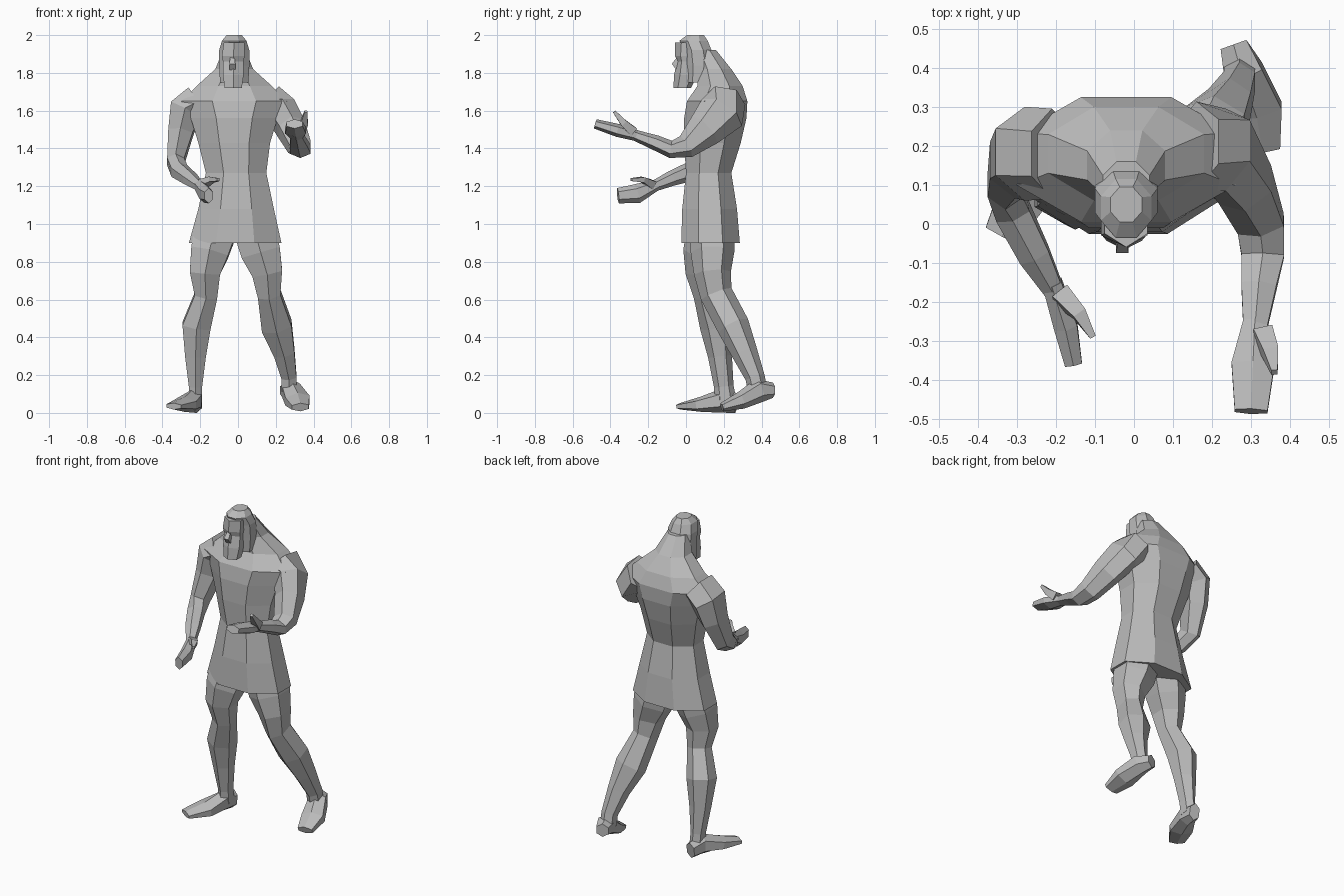
import bpy, bmesh, math
from mathutils import Vector

cube = bpy.data.objects.get("Cube")
if cube:
    bpy.data.objects.remove(cube, do_unlink=True)

clay = bpy.data.materials.new("plain grey clay")
clay.use_nodes = True
grey = (.5, .5, .5, 1)
clay.diffuse_color = grey
clay.node_tree.nodes["Principled BSDF"].inputs["Base Color"].default_value = grey


def finish_object(name, bm):
    """Turn a bmesh into a flat shaded object with the clay material."""
    bmesh.ops.recalc_face_normals(bm, faces=bm.faces)
    mesh = bpy.data.meshes.new(name)
    bm.to_mesh(mesh)
    bm.free()
    mesh.materials.append(clay)
    obj = bpy.data.objects.new(name, mesh)
    bpy.context.collection.objects.link(obj)
    return obj


def polygon_ring(bm, centre, side_axis, depth_axis, width, depth, sides):
    """Add one polygonal cross-section whose flat sides touch its extents."""
    grow = 1 / math.cos(math.pi / sides)
    ring = []
    for index in range(sides):
        angle = math.tau * (index + .5) / sides
        offset = side_axis * width * math.cos(angle) + depth_axis * depth * math.sin(angle)
        ring.append(bm.verts.new(centre + offset * grow))
    return ring


def skin_rings(bm, rings):
    """Bridge neighbouring cross-sections and cap both ends."""
    for lower, upper in zip(rings, rings[1:]):
        count = len(lower)
        for index in range(count):
            following = (index + 1) % count
            bm.faces.new((lower[index], lower[following], upper[following], upper[index]))
    bm.faces.new(rings[0])
    bm.faces.new(rings[-1])


def stacked_part(name, sections, sides=8):
    """Loft level sections, each given as x, y, z, half width, half depth."""
    bm = bmesh.new()
    rings = []
    for x, y, z, width, depth in sections:
        rings.append(polygon_ring(bm, Vector((x, y, z)), Vector((1, 0, 0)),
                                  Vector((0, 1, 0)), width, depth, sides))
    skin_rings(bm, rings)
    return finish_object(name, bm)


def limb_part(name, sections, sides=6):
    """Loft sections square to a path, given as x, y, z, half width, half depth."""
    bm = bmesh.new()
    points = [Vector(section[:3]) for section in sections]
    rings = []
    for index, section in enumerate(sections):
        before = points[max(index - 1, 0)]
        after = points[min(index + 1, len(points) - 1)]
        along = (after - before).normalized()
        side_axis = Vector((1, 0, 0))
        side_axis = (side_axis - along * side_axis.dot(along)).normalized()
        rings.append(polygon_ring(bm, points[index], side_axis, along.cross(side_axis),
                                  section[3], section[4], sides))
    skin_rings(bm, rings)
    return finish_object(name, bm)


# Tunic: flared skirt, narrow waist, broad chest and sloping neck
stacked_part("tunic_and_neck", [
    (-.015, .13, .9, .245, .155),
    (-.01, .125, 1.08, .2, .145),
    (-.01, .12, 1.27, .16, .12),
    (-.02, .14, 1.43, .19, .15),
    (-.02, .155, 1.56, .23, .165),
    (-.02, .165, 1.65, .28, .16),
    (-.02, .18, 1.73, .2, .12),
    (-.02, .15, 1.82, .1, .09),
    (-.02, .1, 1.92, .06, .06),
])

# Head: hair shell behind, narrower bearded face in front
stacked_part("hair", [
    (-.02, .06, 1.75, .075, .06),
    (-.02, .07, 1.84, .08, .08),
    (-.02, .06, 1.92, .08, .075),
    (-.02, .04, 1.97, .065, .075),
    (-.02, .05, 2, .04, .045),
])
stacked_part("face_and_beard", [
    (-.025, -.02, 1.72, .045, .04),
    (-.025, 0, 1.79, .055, .055),
    (-.025, 0, 1.86, .055, .04),
    (-.025, 0, 1.89, .06, .05),
    (-.02, .01, 1.96, .055, .06),
], sides=6)
limb_part("nose", [
    (-.03, -.03, 1.89, .01, .01),
    (-.03, -.055, 1.845, .016, .02),
    (-.03, -.04, 1.825, .016, .015),
], sides=4)

# Right arm, bent with the hand in front of the waist
limb_part("right_arm", [
    (-.21, .18, 1.65, .09, .1),
    (-.28, .18, 1.6, .085, .105),
    (-.305, .16, 1.48, .065, .085),
    (-.33, .1, 1.33, .045, .065),
    (-.31, .03, 1.28, .045, .045),
    (-.255, -.08, 1.24, .04, .035),
    (-.205, -.17, 1.2, .025, .025),
])
limb_part("right_hand", [
    (-.21, -.15, 1.21, .025, .025),
    (-.175, -.26, 1.16, .03, .045),
    (-.155, -.36, 1.15, .022, .035),
])
limb_part("right_thumb", [
    (-.19, -.18, 1.21, .025, .022),
    (-.14, -.23, 1.235, .018, .014),
    (-.105, -.29, 1.235, .008, .008),
], sides=4)

# Left arm, reaching forward with an open palm
limb_part("left_arm", [
    (.16, .2, 1.65, .09, .1),
    (.235, .19, 1.59, .075, .11),
    (.285, .1, 1.5, .07, .085),
    (.325, 0, 1.41, .06, .055),
    (.33, -.08, 1.395, .055, .04),
    (.32, -.16, 1.43, .045, .035),
    (.31, -.27, 1.47, .03, .025),
])
limb_part("left_hand", [
    (.31, -.25, 1.465, .03, .025),
    (.305, -.36, 1.495, .055, .03),
    (.3, -.48, 1.53, .042, .022),
])
limb_part("left_thumb", [
    (.33, -.28, 1.49, .025, .025),
    (.35, -.33, 1.535, .02, .018),
    (.36, -.38, 1.595, .008, .008),
], sides=4)

# Right leg, planted in front
limb_part("right_leg", [
    (-.12, .12, .96, .11, .1),
    (-.15, .1, .85, .1, .1),
    (-.175, .09, .74, .08, .08),
    (-.17, .11, .62, .06, .06),
    (-.22, .16, .46, .075, .075),
    (-.225, .18, .3, .055, .055),
    (-.225, .2, .14, .035, .045),
    (-.225, .21, .06, .035, .05),
])
limb_part("right_foot", [
    (-.22, .27, .05, .03, .045),
    (-.235, .19, .065, .045, .055),
    (-.28, .08, .045, .065, .035),
    (-.34, -.03, .035, .045, .015),
])

# Left leg, trailing behind with the heel raised
limb_part("left_leg", [
    (.09, .14, .96, .11, .1),
    (.12, .14, .85, .105, .1),
    (.155, .14, .74, .08, .085),
    (.165, .16, .63, .06, .075),
    (.205, .25, .46, .08, .075),
    (.245, .31, .32, .055, .06),
    (.27, .365, .19, .04, .045),
    (.27, .38, .12, .04, .045),
])
limb_part("left_foot", [
    (.255, .46, .12, .035, .035),
    (.28, .39, .12, .05, .055),
    (.315, .29, .065, .065, .04),
    (.33, .19, .03, .045, .02),
])
